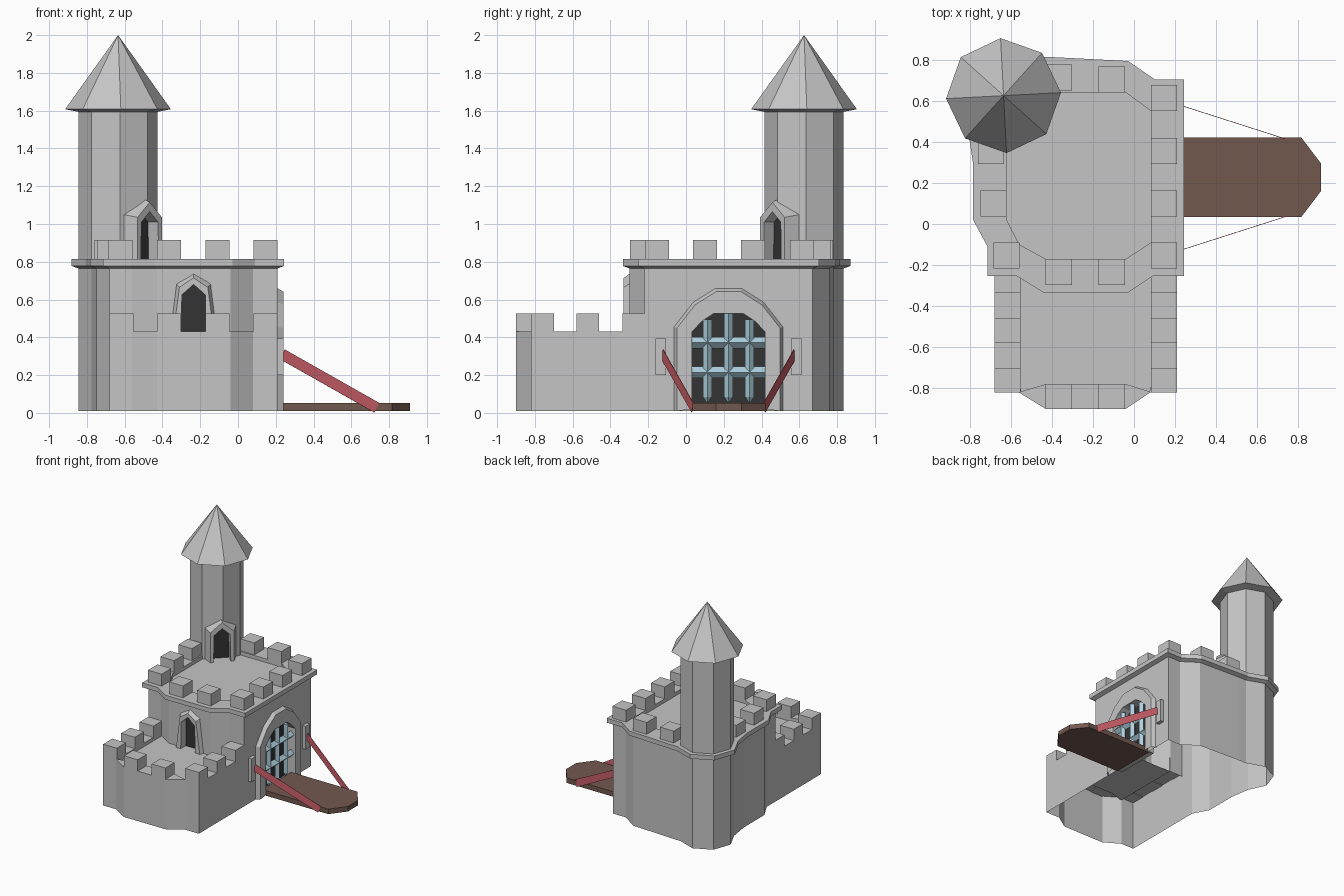
import bpy, bmesh
from math import sin, cos, pi, radians
from mathutils import Matrix, Vector

if "Cube" in bpy.data.objects:
    bpy.data.objects.remove(bpy.data.objects["Cube"])


def material(name, rgb):
    m = bpy.data.materials.new(name)
    m.use_nodes = True
    m.diffuse_color = (*rgb, 1)
    m.node_tree.nodes["Principled BSDF"].inputs["Base Color"].default_value = (*rgb, 1)
    return m


STONE = material("grey stone", (0.56, 0.56, 0.56))
DARK = material("dark opening", (0.033, 0.033, 0.033))
WOOD = material("brown wood", (0.17, 0.098, 0.078))
RED = material("red strap", (0.6, 0.115, 0.14))
STEEL = material("blue steel", (0.42, 0.63, 0.73))


def finish(name, bm, mat):
    bmesh.ops.remove_doubles(bm, verts=bm.verts, dist=1e-5)
    mesh = bpy.data.meshes.new(name)
    bm.to_mesh(mesh)
    bm.free()
    mesh.materials.append(mat)
    obj = bpy.data.objects.new(name, mesh)
    bpy.context.scene.collection.objects.link(obj)
    return obj


def loft(name, rings, mat, closed=True, bottom=False, top=False):
    """Skin a stack of point rings."""
    bm = bmesh.new()
    rows = [[bm.verts.new(p) for p in ring] for ring in rings]
    n = len(rows[0])
    for a, b in zip(rows, rows[1:]):
        for i in range(n if closed else n - 1):
            j = (i + 1) % n
            bm.faces.new((a[i], a[j], b[j], b[i]))
    if bottom:
        bm.faces.new(rows[0][::-1])
    if top:
        bm.faces.new(rows[-1])
    return finish(name, bm, mat)


def at(outline, z):
    return [(x, y, z) for x, y in outline]


def box(name, x, y, z, mat):
    ring = [(x[0], y[0]), (x[1], y[0]), (x[1], y[1]), (x[0], y[1])]
    return loft(name, [at(ring, h) for h in z], mat, bottom=True, top=True)


def cut(wall, rings):
    """Subtract a lofted solid from a wall."""
    cutter = loft("cutter", rings, STONE, bottom=True, top=True)
    mod = wall.modifiers.new("cut", "BOOLEAN")
    mod.operation, mod.solver, mod.object = "DIFFERENCE", "EXACT", cutter
    bpy.context.view_layer.objects.active = wall
    bpy.ops.object.modifier_apply(modifier=mod.name)
    bpy.data.objects.remove(cutter)


def grow(outline, d):
    """Offset a counter-clockwise outline outwards with mitred corners."""
    pts = [Vector(p) for p in outline]
    out = []
    for i, p in enumerate(pts):
        e1 = (p - pts[i - 1]).normalized()
        e2 = (pts[(i + 1) % len(pts)] - p).normalized()
        n1, n2 = Vector((e1.y, -e1.x)), Vector((e2.y, -e2.x))
        out.append(tuple(p + (n1 + n2) * d / (1 + n1.dot(n2))))
    return out


def octagon(r):
    return [(-0.635 + r * cos(radians(3 + 45 * k)), 0.625 + r * sin(radians(3 + 45 * k)))
            for k in range(8)]


# Keep: walls wrap around the tower foot, flare into a rim, and hold a sunken roof floor
keep_outline = ([(0.21, -0.22), (0.21, 0.67), (0.09, 0.67), (-0.04, 0.76), (-0.43, 0.78)]
                + octagon(0.21)[1:6]
                + [(-0.75, 0.30), (-0.75, 0.03), (-0.68, -0.10), (-0.68, -0.22),
                   (-0.56, -0.22), (-0.43, -0.30), (-0.04, -0.30), (0.08, -0.22)])
keep_floor = [(0.083, -0.09), (0.083, 0.55), (-0.04, 0.64), (-0.43, 0.64), (-0.62, 0.45),
              (-0.62, 0.02), (-0.558, -0.10), (-0.43, -0.17), (-0.04, -0.17)]
rim = grow(keep_outline, 0.034)
keep = loft("keep", [at(keep_outline, 0.01), at(keep_outline, 0.765), at(rim, 0.778),
                     at(rim, 0.815)], STONE, bottom=True, top=True)
cut(keep, [at(keep_floor, 0.785), at(keep_floor, 1.0)])

# Tower and its pointed roof
tower = loft("tower", [at(octagon(0.21), 0.77), at(octagon(0.21), 1.60)], STONE,
             bottom=True, top=True)
loft("tower_roof", [at(octagon(0.2), 1.592), at(octagon(0.28), 1.608), at(octagon(0), 2.0)],
     STONE, bottom=True)

# Front terrace: outer wall, flat parapet top and sunken floor
terrace = [(-0.68, -0.22), (-0.68, -0.82), (-0.56, -0.82), (-0.43, -0.90), (-0.04, -0.90),
           (0.08, -0.82), (0.21, -0.82), (0.21, -0.22)]
inner = [(-0.553, -0.22), (-0.553, -0.79), (-0.55, -0.815), (-0.43, -0.78), (-0.04, -0.78),
         (0.075, -0.815), (0.083, -0.79), (0.083, -0.22)]
loft("terrace", [at(terrace, 0.01), at(terrace, 0.43), at(inner, 0.43), at(inner, 0.40)],
     STONE, closed=False, top=True)

# Battlements
S = 0.127
keep_merlons = ([(0.083, y) for y in (-0.217, 0.037, 0.292, 0.55)]
                + [(x, -0.297) for x in (-0.43, -0.172)]
                + [(-0.172, 0.64), (-0.43, 0.65), (-0.685, -0.217), (-0.747, 0.037),
                   (-0.76, 0.292)])
for x, y in keep_merlons:
    box("keep_merlon", (x, x + S), (y, y + S), (0.81, 0.915), STONE)
for x in (-0.68, 0.083):
    for y, end in ((-0.82, -0.70), (-0.58, -0.46), (-0.335, -0.22)):
        box("terrace_side_merlon", (x, x + S), (y, end), (0.425, 0.525), STONE)
for x in (-0.43, -0.172):
    box("terrace_front_merlon", (x, x + S), (-0.90, -0.78), (0.425, 0.525), STONE)


# Openings: recess cut into a wall, dark back plate and a bevelled frame
def opening(name, wall, origin, angle, back, front, hole, depths):
    place = Matrix.Translation(origin) @ Matrix.Rotation(radians(angle), 4, "Z")

    def arch(half, depth):
        path = half + [(-u, v) for u, v in reversed(half) if u > 0]
        return [place @ Vector((u, -depth, v)) for u, v in path]

    root, face, plate = depths
    cut(wall, [arch(hole, plate), arch(hole, 0.2)])
    loft(name + "_dark", [arch(hole, plate + 0.003)], DARK, top=True)
    loft(name + "_frame", [arch(back, root), arch(front, face), arch(hole, face),
                           arch(hole, root)], STONE, closed=False)


doorway = [(0.067, 0), (0.062, 0.225), (0, 0.28)]
opening("terrace_door", keep, (-0.235, -0.30, 0.40), 0,
        [(0.13, 0), (0.095, 0.288), (0, 0.342)],
        [(0.11, 0), (0.075, 0.265), (0, 0.315)], doorway, (-0.01, 0.03, -0.04))
opening("tower_door", tower, (-0.487, 0.477, 0.785), 45,
        [(0.12, 0), (0.12, 0.265), (0, 0.36)],
        [(0.092, 0), (0.092, 0.25), (0, 0.33)], doorway, (-0.05, 0.028, -0.05))
opening("gate", keep, (0.21, 0.225, 0.01), 90,
        [(0.295, 0), (0.295, 0.445), (0.19, 0.58), (0.07, 0.655)],
        [(0.272, 0), (0.272, 0.44), (0.177, 0.562), (0.065, 0.632)],
        [(0.193, 0.01), (0.193, 0.42), (0.14, 0.475), (0.08, 0.515)], (-0.01, 0.03, -0.06))

# The keep is open underneath and joins the terrace below its floor
bm = bmesh.new()
bm.from_mesh(keep.data)
front = [f for f in bm.faces if f.normal.y < -0.1 and f.calc_center_median().y < -0.2]
parts = set(front) | {e for f in front for e in f.edges} | {v for f in front for v in f.verts}
bmesh.ops.bisect_plane(bm, geom=list(parts), plane_co=(0, 0, 0.40), plane_no=(0, 0, 1))
gone = []
for f in bm.faces:
    c = f.calc_center_median()
    if (f.normal.z < -0.9 and c.z < 0.015) or (f.normal.y < -0.1 and c.y < -0.2 and c.z < 0.40):
        gone.append(f)
bmesh.ops.delete(bm, geom=gone, context="FACES")
bm.to_mesh(keep.data)
bm.free()


# Portcullis of diamond bars with pointed feet
def diamond(r, along, centre, pos):
    pts = []
    for k in range(4):
        a, b = r * cos(k * pi / 2), r * sin(k * pi / 2)
        pts.append((centre[0] + a, centre[1] + b, pos) if along == "z"
                   else (centre[0] + b, pos, centre[1] + a))
    return pts


for y, high in ((0.113, 0.495), (0.225, 0.525), (0.337, 0.495)):
    c = (0.205, y)
    loft("gate_upright", [diamond(0, "z", c, 0.05), diamond(0.024, "z", c, 0.085),
                          diamond(0.024, "z", c, high)], STEEL, top=True)
for z in (0.215, 0.372):
    loft("gate_crossbar", [diamond(0.03, "y", (0.20, z), y) for y in (0.032, 0.418)],
         STEEL, bottom=True, top=True)

# Drawbridge
deck = [(0.2, 0.035), (0.815, 0.035), (0.91, 0.16), (0.91, 0.295), (0.815, 0.42), (0.2, 0.42)]
loft("drawbridge", [at(deck, 0.01), at(deck, 0.052)], WOOD, bottom=True, top=True)

# Straps and their wall brackets, mirrored about the gate centre
for side in (-1, 1):
    y = sorted((0.225 + side * 0.33, 0.225 + side * 0.387))
    box("strap_bracket", (0.20, 0.24), y, (0.20, 0.395), STONE)
    start = Vector((0.235, 0.225 + side * 0.35, 0.31))
    end = Vector((0.735, 0.225 + side * 0.19, 0.027))
    d = (end - start).normalized()
    n = d.cross(Vector((0, 0, 1))).normalized() * 0.0015
    w = n.cross(d).normalized() * 0.029
    loft("strap", [[p - n - w, p + n - w, p + n + w, p - n + w][::-1] for p in (start, end)],
         RED, bottom=True, top=True)
